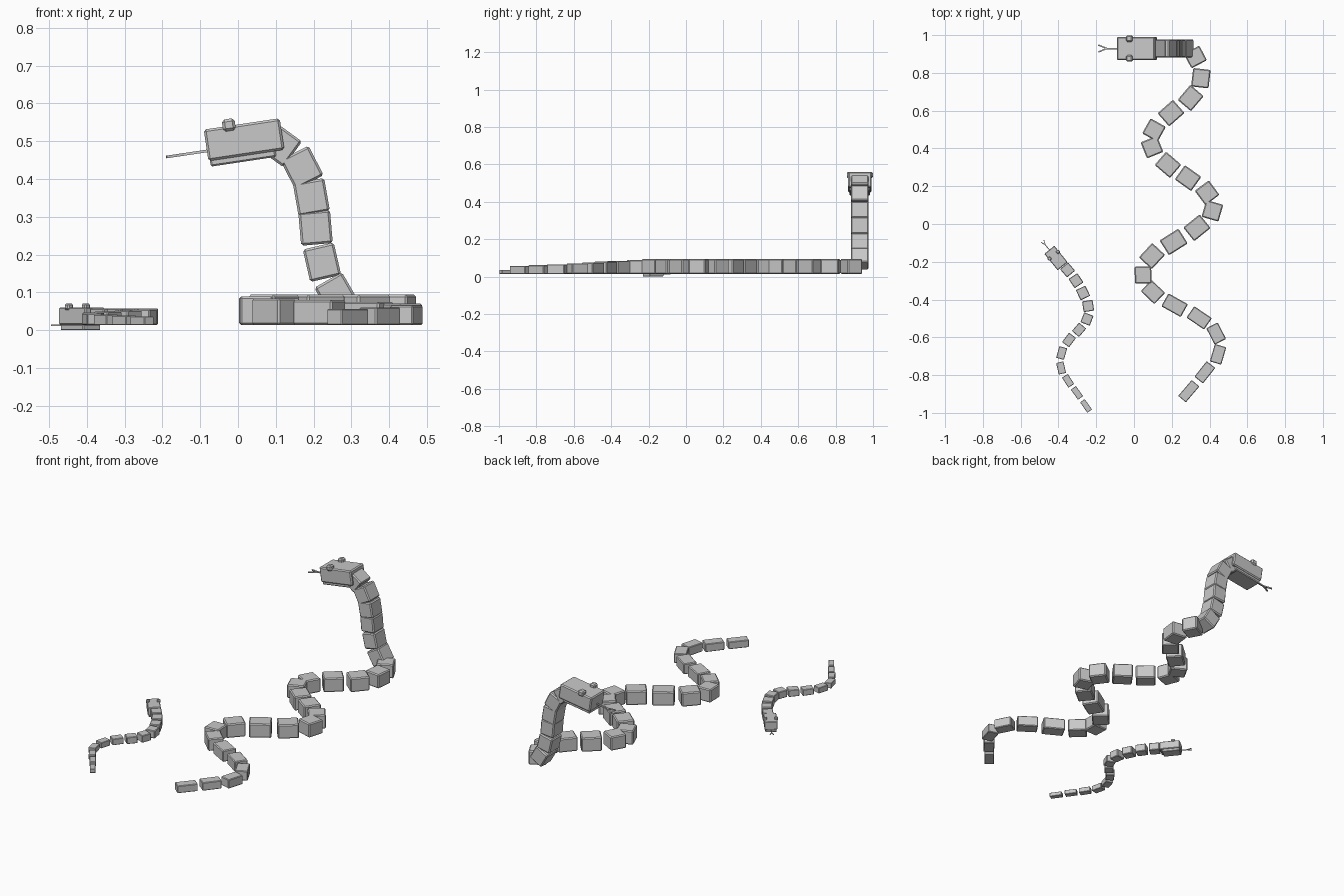
import bpy, bmesh, math
from mathutils import Vector, Matrix

if "Cube" in bpy.data.objects:
    bpy.data.objects.remove(bpy.data.objects["Cube"])

grey = bpy.data.materials.new("plain grey")
grey.diffuse_color = (0.58, 0.58, 0.58, 1)
grey.use_nodes = True
grey.node_tree.nodes["Principled BSDF"].inputs["Base Color"].default_value = grey.diffuse_color


def frame(center, forward):
    """Local x runs forward, y sideways, z up."""
    f = Vector(forward).normalized()
    s = Vector((0, 0, 1)).cross(f).normalized()
    u = f.cross(s)
    m = Matrix((f, s, u)).transposed().to_4x4()
    m.translation = center
    return m


def box(name, m, size, bevel=0.07):
    """Box with small chamfered edges, placed by matrix m."""
    bm = bmesh.new()
    bmesh.ops.create_cube(bm, size=1)
    bmesh.ops.scale(bm, vec=size, verts=bm.verts)
    if bevel:
        bmesh.ops.bevel(bm, geom=bm.edges[:], offset=bevel * min(size),
                        segments=1, affect='EDGES')
    bm.transform(m)
    bmesh.ops.recalc_face_normals(bm, faces=bm.faces[:])
    me = bpy.data.meshes.new(name)
    bm.to_mesh(me)
    bm.free()
    me.materials.append(grey)
    ob = bpy.data.objects.new(name, me)
    bpy.context.collection.objects.link(ob)
    return ob


def body(name, pts, last, floor, fill, w0, w1, h0, h1, taper):
    """Chain of blocks lying on the ground, tapering to the tail (first point)."""
    p = [Vector((x, y, 0)) for x, y in pts]
    first = p[0] * 2 - p[1]
    chain = [first] + p + [Vector((*last, 0))]
    for i, c in enumerate(p):
        a, b = chain[i], chain[i + 2]
        length = fill * ((c - a).length + (b - c).length) / 2
        t = min(1, i / taper)
        w, h = w0 + (w1 - w0) * t, h0 + (h1 - h0) * t
        center = Vector((c.x, c.y, floor + h / 2))
        box(f"{name}_segment", frame(center, b - a), (length, w, h))


def head(name, m, s, jaw_z, tongue_z):
    """Skull, lower jaw, two eyes and a forked tongue."""
    def part(label, pos, size, yaw=0, bevel=0.07):
        loc = Matrix.Translation(Vector(pos) * s) @ Matrix.Rotation(yaw, 4, 'Z')
        box(f"{name}_{label}", m @ loc, [v * s for v in size], bevel)

    part("head", (0, 0, 0), (0.203, 0.124, 0.084))
    part("jaw", (0.01, 0, jaw_z), (0.175, 0.108, 0.028), bevel=0.15)
    part("tongue", (0.125, 0, tongue_z), (0.08, 0.008, 0.007), bevel=0)
    for side in (-1, 1):
        part("eye", (0.034, side * 0.0525, 0.0445), (0.034, 0.034, 0.032), bevel=0.22)
        part("tongue_fork", (0.186, side * 0.009, tongue_z),
             (0.05, 0.007, 0.007), yaw=side * 0.38, bevel=0)


# Large snake: winding body
body("large_body", [
    (0.29, -0.885), (0.375, -0.785), (0.445, -0.69), (0.435, -0.58),
    (0.345, -0.497), (0.215, -0.43), (0.10, -0.36), (0.048, -0.27),
    (0.095, -0.17), (0.21, -0.095), (0.333, -0.02), (0.415, 0.07),
    (0.387, 0.165), (0.286, 0.243), (0.18, 0.313), (0.095, 0.407),
    (0.106, 0.497), (0.196, 0.587), (0.30, 0.667), (0.354, 0.772),
    (0.325, 0.884)], (0.26, 0.95), 0.014, 0.84, 0.053, 0.093, 0.042, 0.08, 8)

# Large snake: raised neck (x, z, tilt from vertical)
for x, z, tilt in [(0.26, 0.095, 30), (0.222, 0.18, 13), (0.205, 0.271, 5),
                   (0.194, 0.352, 10), (0.169, 0.43, 27), (0.109, 0.491, 54)]:
    a = math.radians(tilt)
    box("large_neck_segment",
        frame((x, 0.929, z), (-math.sin(a), 0, math.cos(a))), (0.088, 0.095, 0.084))

head("large", frame((0.016, 0.929, 0.504), (-0.989, 0, -0.148)), 1.0, -0.0435, -0.015)

# Small snake
body("small_body", [
    (-0.254, -0.963), (-0.302, -0.894), (-0.349, -0.83), (-0.386, -0.762),
    (-0.383, -0.683), (-0.344, -0.614), (-0.291, -0.56), (-0.249, -0.503),
    (-0.243, -0.434), (-0.27, -0.365), (-0.307, -0.30), (-0.352, -0.243)],
    (-0.40, -0.19), 0.014, 0.8, 0.03, 0.056, 0.022, 0.044, 8)

d = math.radians(129)
head("small", frame((-0.413, -0.18, 0.0375), (math.cos(d), math.sin(d), 0)),
     0.55, -0.054, -0.043)
